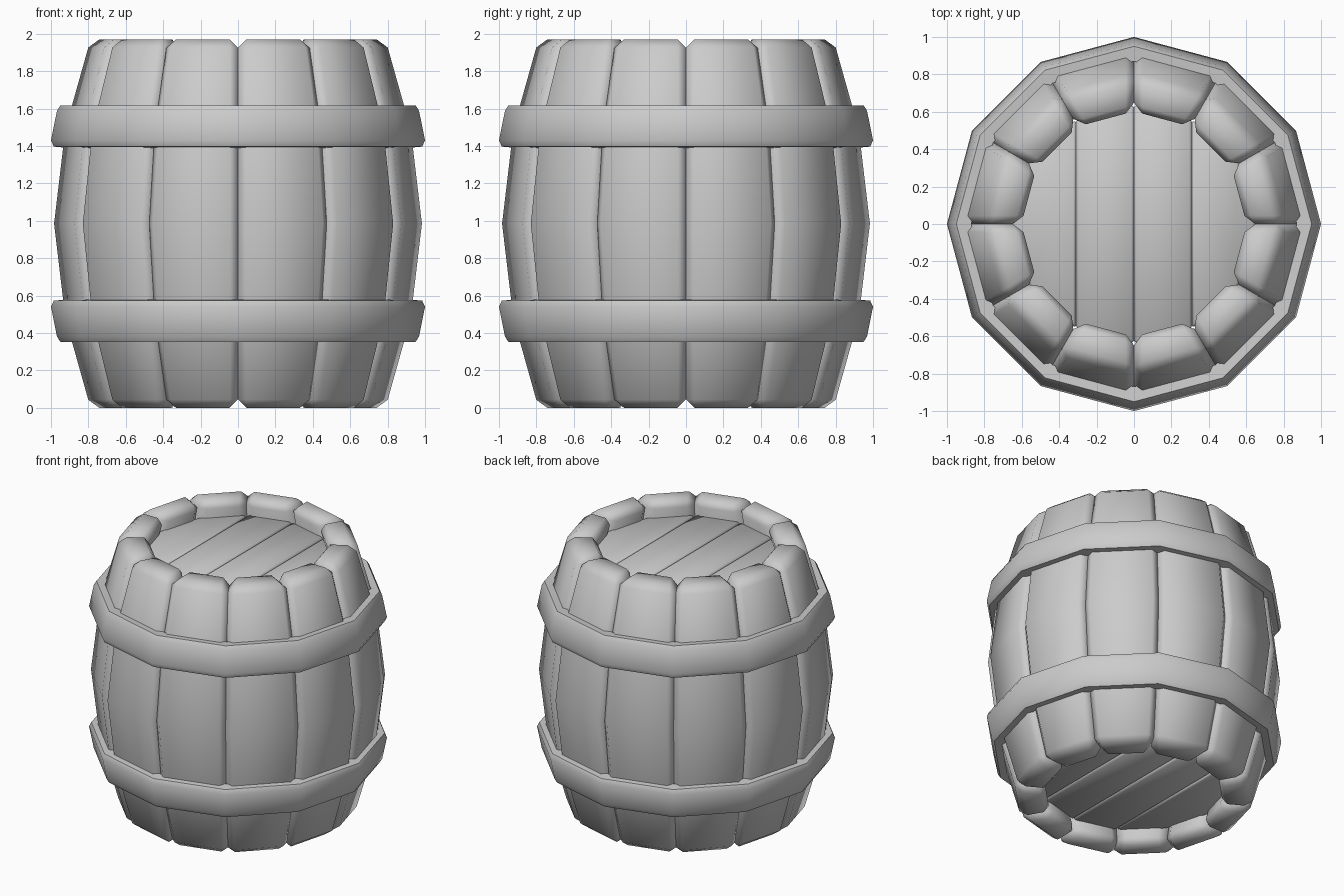
import bpy, bmesh, math

if "Cube" in bpy.data.objects:
    bpy.data.objects.remove(bpy.data.objects["Cube"])

MID = 0.985   # mirror height of the barrel
N = 12


def make(name, bm, bevel=0.0, angle=60):
    bmesh.ops.recalc_face_normals(bm, faces=bm.faces)
    me = bpy.data.meshes.new(name)
    bm.to_mesh(me)
    bm.free()
    ob = bpy.data.objects.new(name, me)
    bpy.context.collection.objects.link(ob)
    bpy.ops.object.select_all(action='DESELECT')
    bpy.context.view_layer.objects.active = ob
    ob.select_set(True)
    if bevel:
        m = ob.modifiers.new("bevel", 'BEVEL')
        m.width = bevel
        m.segments = 1
        m.limit_method = 'ANGLE'
        m.angle_limit = math.radians(35)
        bpy.ops.object.modifier_apply(modifier=m.name)
    bpy.ops.object.shade_smooth_by_angle(angle=math.radians(angle))
    return ob


def polar(r, a, z):
    return (r * math.cos(a), r * math.sin(a), z)


def bridge(bm, loops, closed):
    """Join successive vertex loops with quads; cap the ends if open."""
    count = len(loops) if closed else len(loops) - 1
    for i in range(count):
        a, b = loops[i], loops[(i + 1) % len(loops)]
        for j in range(len(a)):
            k = (j + 1) % len(a)
            bm.faces.new((a[j], a[k], b[k], b[j]))
    if not closed:
        bm.faces.new(loops[0])
        bm.faces.new(loops[-1])


# Staves: bulging planks (height, outer radius, inner radius)
rows = [(0, 0.80, 0.59), (0.48, 0.935, 0.725), (MID, 0.995, 0.785),
        (1.49, 0.935, 0.725), (1.97, 0.80, 0.59)]
step = 2 * math.pi / N
for s in range(N):
    a0, a1 = s * step, (s + 1) * step
    bm = bmesh.new()
    loops = [[bm.verts.new(p) for p in (polar(ro, a0, z), polar(ro, a1, z),
                                        polar(ri, a1, z), polar(ri, a0, z))]
             for z, ro, ri in rows]
    bridge(bm, loops, False)
    make(f"stave_{s + 1}", bm, bevel=0.045)

# Hoops: twelve-sided flared bands, mirrored top and bottom
hoop = [(0.87, 1.61), (0.95, 1.617), (0.968, 1.588), (1.0, 1.43),
        (0.985, 1.397), (0.91, 1.39)]
for name, flip in (("upper_hoop", False), ("lower_hoop", True)):
    bm = bmesh.new()
    loops = [[bm.verts.new(polar(r, s * step, 2 * MID - z if flip else z))
              for r, z in hoop] for s in range(N)]
    bridge(bm, loops, True)
    make(name, bm)

# Lid and base planks: four boards each, running front to back
inner = [(0, -0.64), (0.31, -0.56), (0.31, 0.56), (0, 0.64)]
outer = [(0.31, -0.56), (0.56, -0.325), (0.65, 0), (0.56, 0.325), (0.31, 0.56)]
for name, z0 in (("lid", 1.77), ("base", 0.12)):
    for kind, outline in (("inner", inner), ("outer", outer)):
        for side, sx in (("left", -1), ("right", 1)):
            bm = bmesh.new()
            loops = [[bm.verts.new((x * sx, y, z)) for x, y in outline]
                     for z in (z0, z0 + 0.08)]
            bridge(bm, loops, False)
            make(f"{name}_{kind}_plank_{side}", bm, bevel=0.015)
